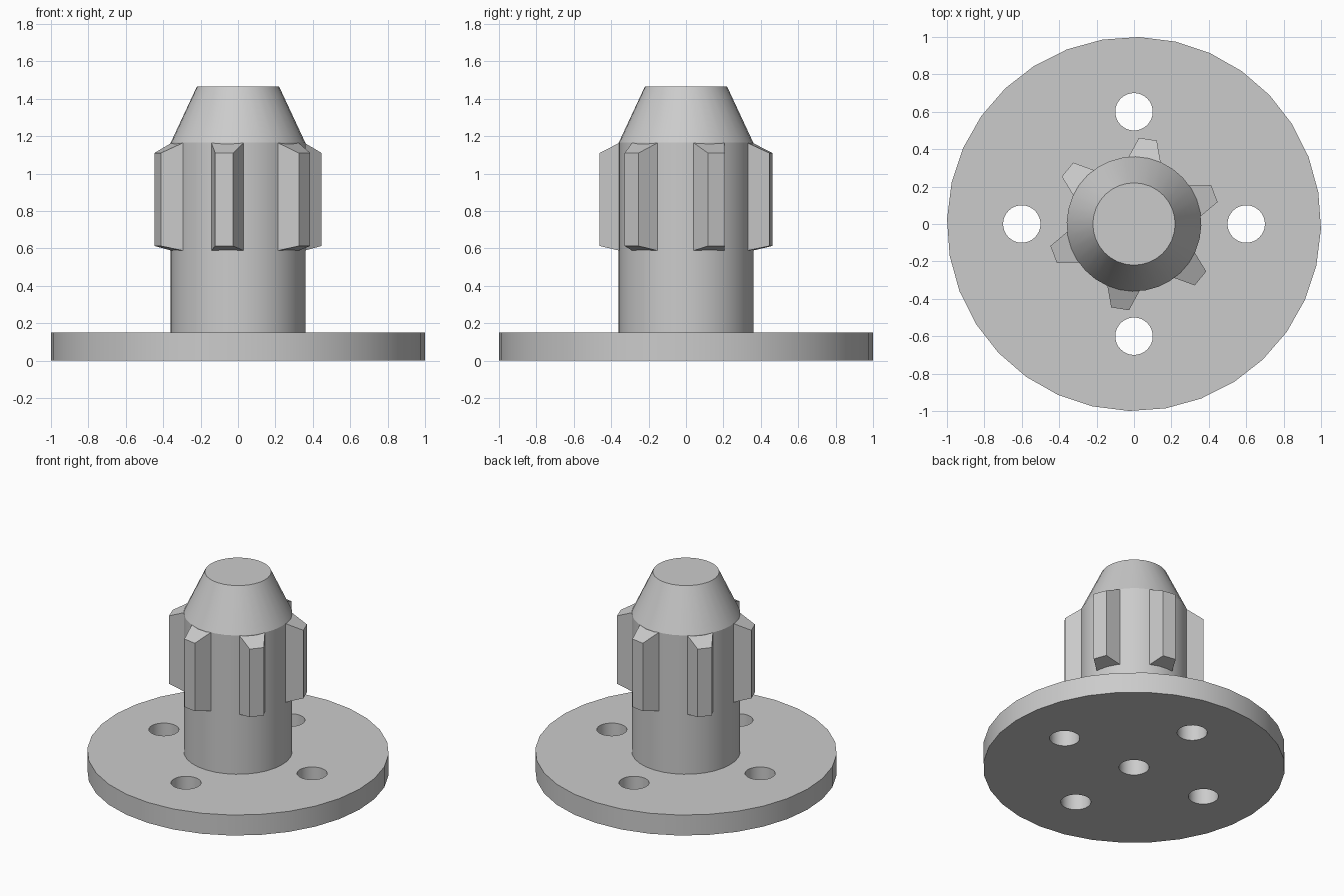
import bpy, bmesh
from math import radians, sin, cos
from mathutils import Matrix

cube = bpy.data.objects.get("Cube")
if cube:
    bpy.data.objects.remove(cube, do_unlink=True)

SIDES = 32
TURN = radians(-1.5)

grey = bpy.data.materials.new("plain_grey")
grey.use_nodes = True
grey.diffuse_color = (0.6, 0.6, 0.6, 1)
grey.node_tree.nodes["Principled BSDF"].inputs["Base Color"].default_value = (0.6, 0.6, 0.6, 1)


def finish(name, bm):
    bmesh.ops.recalc_face_normals(bm, faces=bm.faces)
    mesh = bpy.data.meshes.new(name)
    bm.to_mesh(mesh)
    bm.free()
    mesh.materials.append(grey)
    obj = bpy.data.objects.new(name, mesh)
    bpy.context.collection.objects.link(obj)
    return obj


def frustum(bm, r1, r2, z1, z2, x=0, y=0):
    place = Matrix.Translation((x, y, (z1 + z2) / 2)) @ Matrix.Rotation(TURN, 4, "Z")
    bmesh.ops.create_cone(bm, cap_ends=True, segments=SIDES, radius1=r1,
                          radius2=r2, depth=z2 - z1, matrix=place)


def select(obj):
    bpy.ops.object.select_all(action="DESELECT")
    obj.select_set(True)
    bpy.context.view_layer.objects.active = obj


def smooth(obj):
    select(obj)
    bpy.ops.object.shade_smooth_by_angle(angle=radians(18))


# Round base flange
bm = bmesh.new()
frustum(bm, 1, 1, 0, 0.15)
flange = finish("base_flange", bm)

# Shaft with a tapered nose: cylinder whose top face is extruded into a cone
bm = bmesh.new()
frustum(bm, 0.36, 0.36, 0.1, 1.165)
top = max(bm.faces, key=lambda f: f.calc_center_median().z)
grown = bmesh.ops.extrude_discrete_faces(bm, faces=[top])["faces"][0]
for v in grown.verts:
    v.co = (v.co.x * 0.22 / 0.36, v.co.y * 0.22 / 0.36, 1.465)
shaft = finish("tapered_shaft", bm)

# Cutters: four bolt holes and a blind bore from below
bm = bmesh.new()
for x, y in ((0.6, 0), (-0.6, 0), (0, 0.6), (0, -0.6)):
    frustum(bm, 0.1, 0.1, -0.1, 0.3, x, y)
frustum(bm, 0.1, 0.1, -0.1, 1.0)
cutter = finish("hole_cutter", bm)
cutter.hide_render = True

for part in (flange, shaft):
    mod = part.modifiers.new("holes", "BOOLEAN")
    mod.operation = "DIFFERENCE"
    mod.solver = "EXACT"
    mod.object = cutter
    select(part)
    bpy.ops.object.modifier_apply(modifier=mod.name)
    smooth(part)
bpy.data.objects.remove(cutter, do_unlink=True)

# Six chamfered ribs around the shaft
for i in range(6):
    mid = 20.7 + 60 * i
    bm = bmesh.new()
    loops = []
    for inner_z, outer_z in ((0.588, 0.613), (1.165, 1.11)):
        corners = []
        for r, off, z in ((0.357, -14.3, inner_z), (0.462, -6, outer_z),
                          (0.462, 6, outer_z), (0.357, 14.3, inner_z)):
            a = radians(mid + off)
            corners.append(bm.verts.new((r * cos(a), r * sin(a), z)))
        loops.append(corners)
        bm.faces.new(corners)
    low, high = loops
    for k in range(4):
        n = (k + 1) % 4
        bm.faces.new((low[k], low[n], high[n], high[k]))
    finish(f"rib_{i + 1}", bm)
